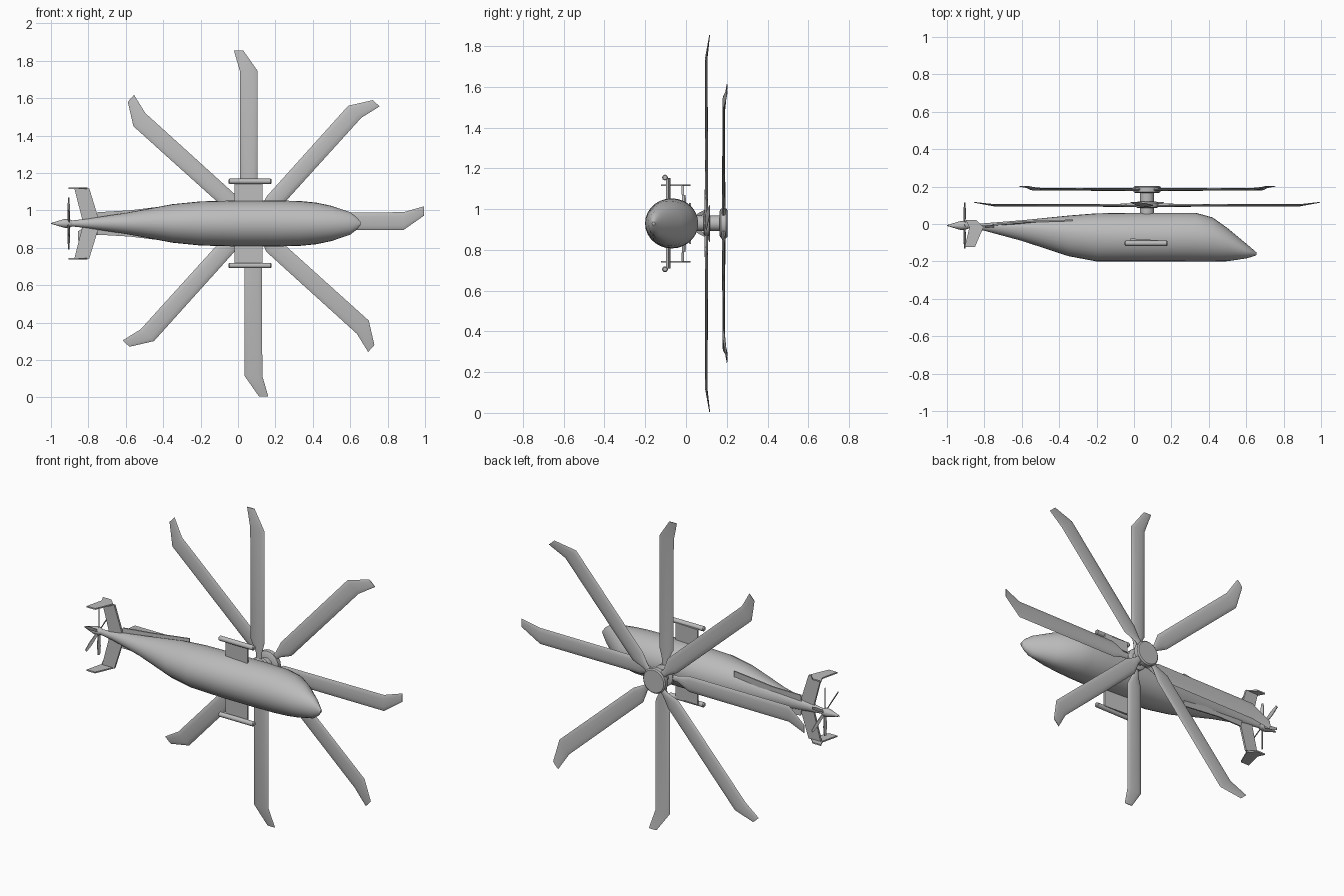
import bpy, bmesh
from math import sin, cos, pi, radians
from mathutils import Vector, Matrix

cube = bpy.data.objects.get("Cube")
if cube:
    bpy.data.objects.remove(cube)

grey = bpy.data.materials.new("plain_grey")
grey.use_nodes = True
grey.diffuse_color = (0.5, 0.5, 0.5, 1)
grey.node_tree.nodes["Principled BSDF"].inputs["Base Color"].default_value = (0.5, 0.5, 0.5, 1)

MID = 0.93                      # height of the centreline
HUB = Vector((0.07, 0, MID))    # rotor axis runs along y
TAIL_Y = -0.008


def finish(name, bm, angle=35):
    bmesh.ops.recalc_face_normals(bm, faces=bm.faces)
    mesh = bpy.data.meshes.new(name)
    bm.to_mesh(mesh)
    bm.free()
    mesh.materials.append(grey)
    obj = bpy.data.objects.new(name, mesh)
    bpy.context.collection.objects.link(obj)
    bpy.ops.object.select_all(action='DESELECT')
    bpy.context.view_layer.objects.active = obj
    obj.select_set(True)
    bpy.ops.object.shade_smooth_by_angle(angle=radians(angle))
    return obj


def loft(name, rings, angle=35):
    """Skin a list of equal rings and cap both ends."""
    bm = bmesh.new()
    loops = [[bm.verts.new(p) for p in ring] for ring in rings]
    n = len(loops[0])
    for a, b in zip(loops, loops[1:]):
        for i in range(n):
            j = (i + 1) % n
            bm.faces.new((a[i], a[j], b[j], b[i]))
    bm.faces.new(loops[0])
    bm.faces.new(loops[-1])
    return finish(name, bm, angle)


def turned(name, origin, axis, profile, sides=24):
    """Round part from (distance along axis, radius) pairs."""
    rot = Vector((0, 0, 1)).rotation_difference(Vector(axis)).to_matrix()
    rings = [[Vector(origin) + rot @ Vector((r * cos(2 * pi * i / sides), r * sin(2 * pi * i / sides), d))
              for i in range(sides)] for d, r in profile]
    return loft(name, rings)


def plate(name, outline, offset):
    """Thin plate: an outline and the same outline shifted by offset."""
    return loft(name, [[Vector(p) - Vector(offset) for p in outline],
                       [Vector(p) + Vector(offset) for p in outline]])


# Fuselage: x, top, widest line, bottom, half width
stations = [
    (-0.92, 0.004, -0.008, -0.02, 0.012), (-0.8, 0.004, -0.012, -0.036, 0.026),
    (-0.6, 0.02, -0.02, -0.09, 0.056), (-0.35, 0.045, -0.05, -0.172, 0.103),
    (-0.2, 0.057, -0.065, -0.2, 0.118), (0.0, 0.06, -0.07, -0.201, 0.123),
    (0.2, 0.06, -0.07, -0.201, 0.123), (0.33, 0.06, -0.072, -0.201, 0.12),
    (0.42, 0.035, -0.08, -0.201, 0.111), (0.5, -0.022, -0.1, -0.199, 0.094),
    (0.6, -0.105, -0.145, -0.184, 0.06), (0.635, -0.135, -0.156, -0.174, 0.033),
    (0.655, -0.152, -0.16, -0.166, 0.008),
]
rings = []
for x, top, wide, bottom, half in stations:
    ring = []
    for i in range(28):
        t = 2 * pi * i / 28
        reach = top - wide if sin(t) > 0 else wide - bottom
        ring.append((x, wide + reach * sin(t), MID + half * cos(t)))
    rings.append(ring)
loft("fuselage", rings, 30)

# Mast and rotor hubs
turned("rotor_mast", HUB, (0, 1, 0), [(0.03, 0.038), (0.19, 0.038)])
turned("lower_hub", HUB, (0, 1, 0), [(0.085, 0.05), (0.092, 0.062), (0.112, 0.062), (0.119, 0.05)])
turned("upper_hub", HUB, (0, 1, 0), [(0.165, 0.06), (0.172, 0.073), (0.197, 0.073), (0.203, 0.066)])

# Rotor blades: radius, one edge, other edge, half thickness, lift
BLADE = [(0.04, -0.02, 0.015, 0.009, 0), (0.09, -0.022, 0.016, 0.009, 0),
         (0.16, -0.058, 0.035, 0.008, 0), (0.815, -0.06, 0.035, 0.006, 0),
         (0.925, -0.092, -0.042, 0.002, 0.016)]


def rotor_blade(name, degrees, y, hand):
    a = radians(degrees)
    out, side = Vector((cos(a), 0, sin(a))), Vector((sin(a), 0, -cos(a)))
    rings = []
    for r, c0, c1, thick, lift in BLADE:
        ring = []
        for i in range(12):
            t = 2 * pi * i / 12
            c = (c0 + c1) / 2 + (c1 - c0) / 2 * cos(t)
            ring.append(HUB + out * r + side * c * hand + Vector((0, y + lift + thick * sin(t), 0)))
        rings.append(ring)
    loft(name, rings, 40)


for k in range(4):
    rotor_blade(f"lower_blade_{k + 1}", 90 * k, 0.1, 1)
    rotor_blade(f"upper_blade_{k + 1}", 90 * k + 48, 0.185, -1)

# Parts mirrored on both sides
for side, s in (("left", 1), ("right", -1)):
    # Stub wing with its pod
    plate(side + "_stub_wing", [(-0.02, -0.083, MID + s * 0.1), (0.13, -0.093, MID + s * 0.1),
                                (0.13, -0.093, MID + s * 0.222), (-0.02, -0.083, MID + s * 0.222)],
          (0, 0.006, 0))
    turned(side + "_pod", (-0.05, -0.103, MID + s * 0.225), (1, 0, 0),
           [(0, 0.01), (0.005, 0.014), (0.225, 0.014), (0.23, 0.01)], 14)
    # Strake along the tail boom
    plate(side + "_tail_strake", [(-0.76, -0.004, MID), (-0.75, -0.004, MID + s * 0.06),
                                  (-0.58, 0.012, MID + s * 0.07), (-0.33, 0.02, MID + s * 0.1),
                                  (-0.33, 0.02, MID)], (0, 0.004, 0))
    # Swept tailplane and its end plate
    plate(side + "_tailplane", [(-0.74, -0.012, MID), (-0.75, -0.012, MID + s * 0.04),
                                (-0.795, -0.016, MID + s * 0.187), (-0.875, -0.016, MID + s * 0.187),
                                (-0.835, -0.012, MID + s * 0.03), (-0.835, -0.012, MID)], (0, 0.006, 0))
    outline = [(-0.9, 0.022), (-0.845, 0.022), (-0.805, -0.018), (-0.85, -0.122),
               (-0.905, -0.122), (-0.88, -0.018)]
    plate(side + "_end_plate", [(x, y, MID + s * 0.188) for x, y in outline], (0, 0, 0.004))

# Pusher propeller
turned("propeller_spinner", (-0.88, TAIL_Y, MID), (-1, 0, 0),
       [(0, 0.014), (0.025, 0.024), (0.05, 0.023), (0.12, 0.002)], 16)
for k in range(6):
    turn = Matrix.Rotation(2 * pi * k / 6, 3, 'X')
    outline = [(0.003, -0.006, 0.01), (-0.003, 0.006, 0.01), (-0.004, 0.009, 0.09),
               (-0.002, 0.006, 0.14), (0.002, -0.006, 0.14), (0.004, -0.009, 0.09)]
    plate(f"propeller_blade_{k + 1}",
          [Vector((-0.905, TAIL_Y, MID)) + turn @ Vector(p) for p in outline], (0.002, 0, 0))
